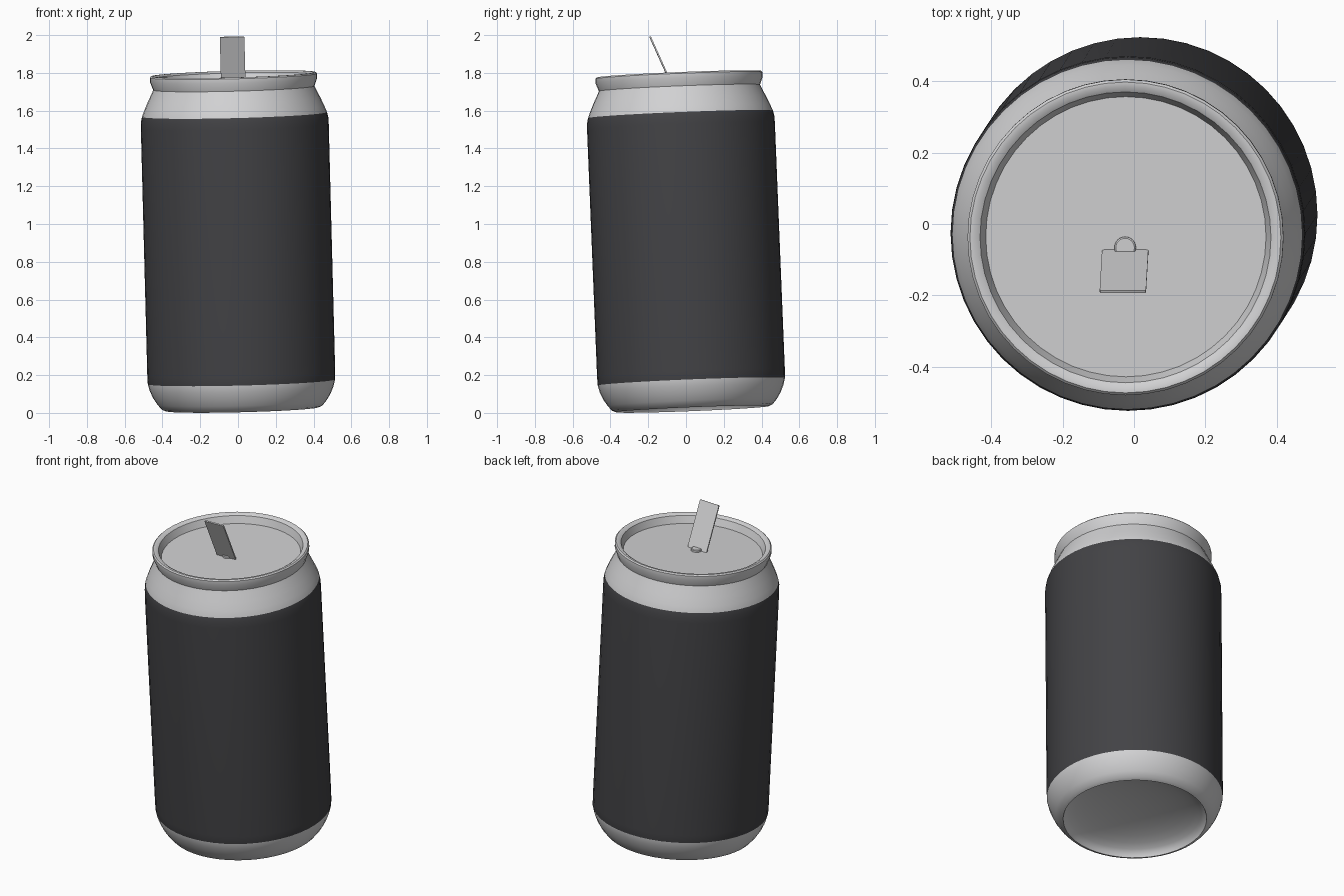
import bpy, bmesh, math
from mathutils import Vector, Matrix

if "Cube" in bpy.data.objects:
    bpy.data.objects.remove(bpy.data.objects["Cube"])

SEG = 48
AXIS = Vector((-0.026, -0.0405, 1)).normalized()
BASE = Vector((0.022, 0.034, 0.020))
# Leaning frame shared by every part
LEAN = Matrix.Translation(BASE) @ Vector((0, 0, 1)).rotation_difference(AXIS).to_matrix().to_4x4()


def material(name, rgb):
    m = bpy.data.materials.new(name)
    m.diffuse_color = (*rgb, 1)
    m.use_nodes = True
    m.node_tree.nodes["Principled BSDF"].inputs["Base Color"].default_value = m.diffuse_color
    return m


SILVER = material("silver metal", (0.64, 0.64, 0.65))
DARK = material("charcoal wrap", (0.055, 0.055, 0.060))


def finish(name, bm, mats, angle=35):
    bmesh.ops.recalc_face_normals(bm, faces=bm.faces)
    me = bpy.data.meshes.new(name)
    bm.to_mesh(me)
    bm.free()
    ob = bpy.data.objects.new(name, me)
    bpy.context.collection.objects.link(ob)
    for m in mats:
        me.materials.append(m)
    ob.matrix_world = LEAN
    bpy.ops.object.select_all(action='DESELECT')
    ob.select_set(True)
    bpy.context.view_layer.objects.active = ob
    bpy.ops.object.shade_smooth_by_angle(angle=math.radians(angle))
    return ob


def lathe(bm, profile, wrap=None):
    """Revolve (radius, height) points; faces inside the wrap heights get slot 1."""
    rings = []
    for r, h in profile:
        if r == 0:
            rings.append([bm.verts.new((0, 0, h))] * SEG)
        else:
            rings.append([bm.verts.new((r * math.cos(2 * math.pi * i / SEG),
                                        r * math.sin(2 * math.pi * i / SEG), h)) for i in range(SEG)])
    for (a, b), (p, q) in zip(zip(rings, rings[1:]), zip(profile, profile[1:])):
        for i in range(SEG):
            j = (i + 1) % SEG
            f = bm.faces.new(list(dict.fromkeys((a[i], a[j], b[j], b[i]))))
            mid = (p[1] + q[1]) / 2
            if wrap and wrap[0] < mid < wrap[1] and p[0] > 0.48:
                f.material_index = 1


# Can shell: domed underside, foot, wrapped body, shoulder, rim and recessed lid
dome = [(0.405 * math.sin(a), 0.10 * math.cos(a))
        for a in (math.pi / 2 * i / 8 for i in range(9))]
foot = [(0.425, 0.008), (0.448, 0.035), (0.470, 0.070), (0.487, 0.110), (0.496, 0.145)]
body = [(0.4975, 0.19), (0.4975, 1.50), (0.496, 1.535), (0.490, 1.562)]
shoulder = [(0.477, 1.595), (0.457, 1.640), (0.437, 1.680), (0.427, 1.702)]
rim = [(0.443, 1.745), (0.443, 1.768), (0.436, 1.775), (0.424, 1.775), (0.408, 1.765)]
lid = [(0.393, 1.722), (0, 1.722)]
bm = bmesh.new()
lathe(bm, dome + foot + body + shoulder + rim + lid, wrap=(0.145, 1.562))
finish("can_shell", bm, [SILVER, DARK])

# Rivet on the lid
bm = bmesh.new()
lathe(bm, [(0, 1.715), (0.030, 1.715), (0.030, 1.732), (0.026, 1.735), (0, 1.735)])
bmesh.ops.translate(bm, verts=bm.verts, vec=(-0.002, -0.030, 0))
finish("lid_rivet", bm, [SILVER])

# Pull tab, bent upright and leaning to the front
bm = bmesh.new()
bmesh.ops.create_cube(bm, size=1)
bmesh.ops.scale(bm, vec=(0.130, 0.008, 0.278), verts=bm.verts)
corners = [e for e in bm.edges if abs(e.verts[0].co.y - e.verts[1].co.y) > 0.004]
bmesh.ops.bevel(bm, geom=corners, offset=0.006, segments=2, affect='EDGES', profile=0.5)
tilt = Matrix.Rotation(math.radians(21.9), 4, 'X')
bmesh.ops.transform(bm, verts=bm.verts,
                    matrix=Matrix.Translation((-0.002, -0.092, 1.850)) @ tilt)
finish("pull_tab", bm, [SILVER])
